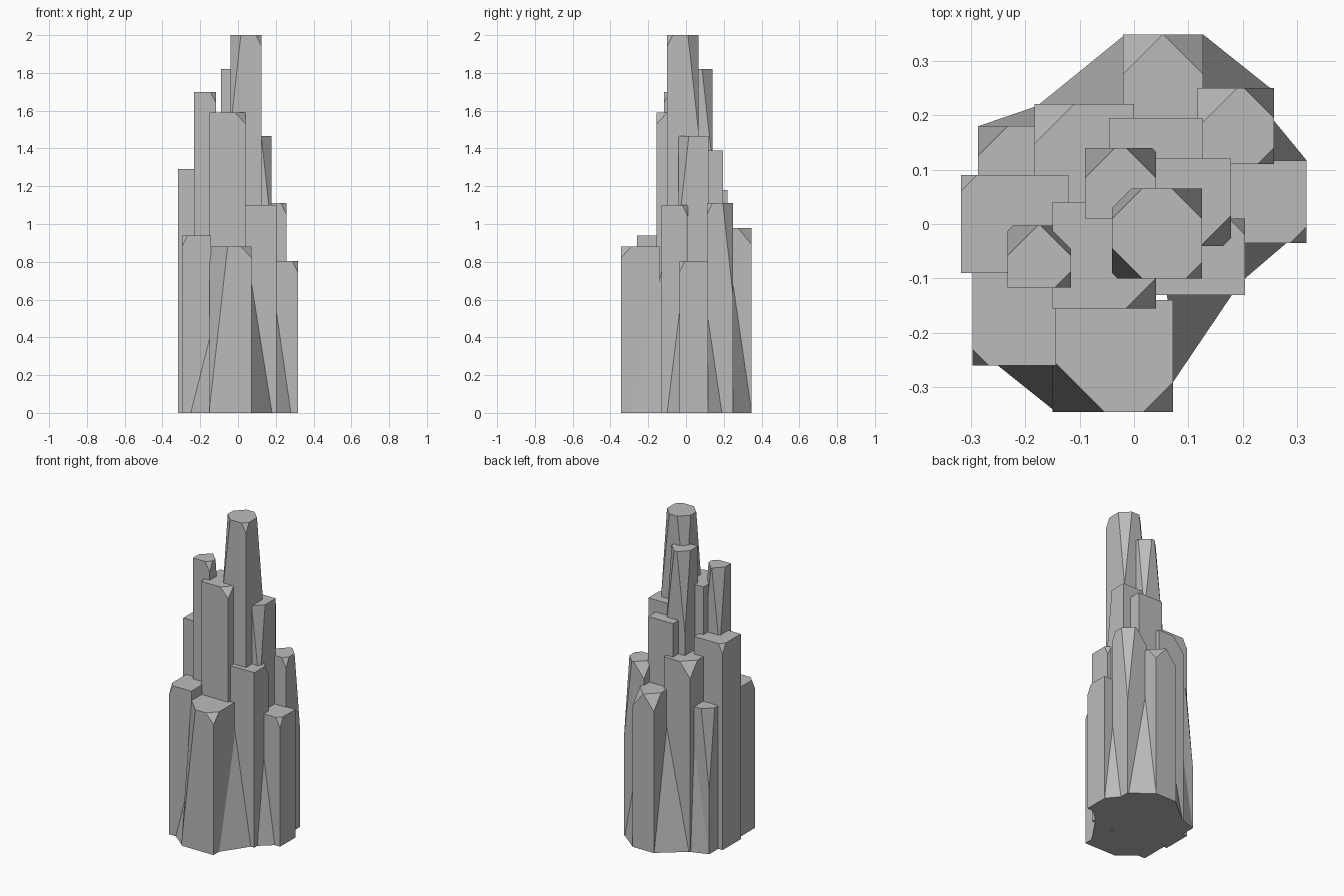
import bpy, bmesh, math
from mathutils import Vector

cube = bpy.data.objects.get("Cube")
if cube:
    bpy.data.objects.remove(cube, do_unlink=True)

stone = bpy.data.materials.new("grey_stone")
stone.use_nodes = True
GREY = (0.5, 0.5, 0.5, 1)
stone.diffuse_color = GREY
stone.node_tree.nodes["Principled BSDF"].inputs["Base Color"].default_value = GREY

# Corner cuts: letter -> (width of the cut, how far down it tapers)
CUTS = {
    "n": None,            # square corner
    "s": (0.03, 0.06),    # small chip
    "m": (0.055, 0.06),   # medium chip
    "b": (0.073, 0.09),   # broad bevel
    "l": (0.055, 0.5),    # long taper
    "x": (0.095, 0.85),   # taper down to the ground
}


def hull(name, points):
    """Closed convex rock from a few points."""
    bm = bmesh.new()
    for p in points:
        bm.verts.new(p)
    res = bmesh.ops.convex_hull(bm, input=bm.verts)
    loose = {g for g in res["geom_interior"] + res["geom_unused"]
             if isinstance(g, bmesh.types.BMVert)}
    bmesh.ops.delete(bm, geom=list(loose), context="VERTS")
    bmesh.ops.dissolve_limit(bm, angle_limit=math.radians(1),
                             verts=bm.verts, edges=bm.edges)
    bmesh.ops.recalc_face_normals(bm, faces=bm.faces)
    mesh = bpy.data.meshes.new(name)
    bm.to_mesh(mesh)
    bm.free()
    mesh.materials.append(stone)
    obj = bpy.data.objects.new(name, mesh)
    bpy.context.collection.objects.link(obj)
    bpy.ops.object.select_all(action="DESELECT")
    obj.select_set(True)
    bpy.context.view_layer.objects.active = obj
    bpy.ops.object.shade_smooth_by_angle(angle=math.radians(30))
    return obj


def column(name, x0, x1, y0, y1, top, cuts):
    """Square pillar; cuts run front-left, front-right, back-right, back-left."""
    points = []
    corners = [(x0, y0, 1, 1), (x1, y0, -1, 1), (x1, y1, -1, -1), (x0, y1, 1, -1)]
    for (x, y, dx, dy), key in zip(corners, cuts):
        points.append((x, y, 0))
        if CUTS[key] is None:
            points.append((x, y, top))
            continue
        size, drop = CUTS[key]
        points += [(x, y, top - drop),
                   (x + dx * size, y, top), (x, y + dy * size, top)]
    hull(name, points)


# Pillars, tallest first
column("peak_column", -0.04, 0.125, -0.10, 0.065, 2.0, "lsll")
column("back_spire", -0.09, 0.04, 0.01, 0.14, 1.82, "nnll")
column("side_spire", -0.232, -0.116, -0.117, -0.003, 1.70, "nsll")
column("front_spire", -0.15, 0.04, -0.155, 0.04, 1.59, "nmnn")
column("right_spire", 0.01, 0.178, -0.04, 0.12, 1.465, "nlnn")
column("rear_step", -0.045, 0.127, 0.03, 0.195, 1.39, "nnnn")
column("left_shoulder", -0.318, -0.12, -0.09, 0.09, 1.29, "nnns")
column("rear_left_shoulder", -0.183, 0.0, 0.04, 0.22, 1.18, "nnnb")
column("rear_right_shoulder", 0.117, 0.257, 0.11, 0.25, 1.11, "nslb")
column("front_right_shoulder", 0.04, 0.204, -0.13, 0.01, 1.10, "nnsn")
column("rear_block", -0.02, 0.127, 0.18, 0.348, 0.98, "nnbb")
column("front_left_block", -0.297, -0.143, -0.26, -0.08, 0.94, "snnn")
column("front_block", -0.15, 0.072, -0.345, -0.14, 0.88, "xmnn")
column("right_block", 0.16, 0.317, -0.035, 0.117, 0.805, "nsnn")
column("left_shard", -0.287, -0.17, 0.07, 0.18, 0.9, "nnnl")


def web(name, a, tip, b, apex):
    """Rubble wedge in the crevice between two pillars."""
    inner = (apex[0], apex[1], 0)
    hull(name, [(*a, 0), (*tip, 0), (*b, 0), inner, apex])


# Wedges flaring out at the foot of each crevice
web("front_left_wedge", (-0.25, -0.26), (-0.17, -0.28), (-0.15, -0.34), (-0.14, -0.17, 0.88))
web("front_right_wedge", (0.072, -0.29), (0.105, -0.17), (0.18, -0.13), (0.06, -0.12, 0.8))
web("right_wedge", (0.204, -0.1), (0.215, -0.05), (0.28, -0.035), (0.19, -0.02, 0.75))
web("rear_right_side_wedge", (0.257, 0.19), (0.27, 0.135), (0.317, 0.117), (0.24, 0.1, 0.75))
web("rear_right_wedge", (0.127, 0.348), (0.155, 0.275), (0.25, 0.25), (0.12, 0.23, 0.85))
web("rear_left_wedge", (-0.02, 0.345), (-0.045, 0.24), (-0.18, 0.215), (-0.01, 0.21, 0.85))
web("left_wedge", (-0.183, 0.215), (-0.2, 0.195), (-0.285, 0.18), (-0.18, 0.17, 0.85))
